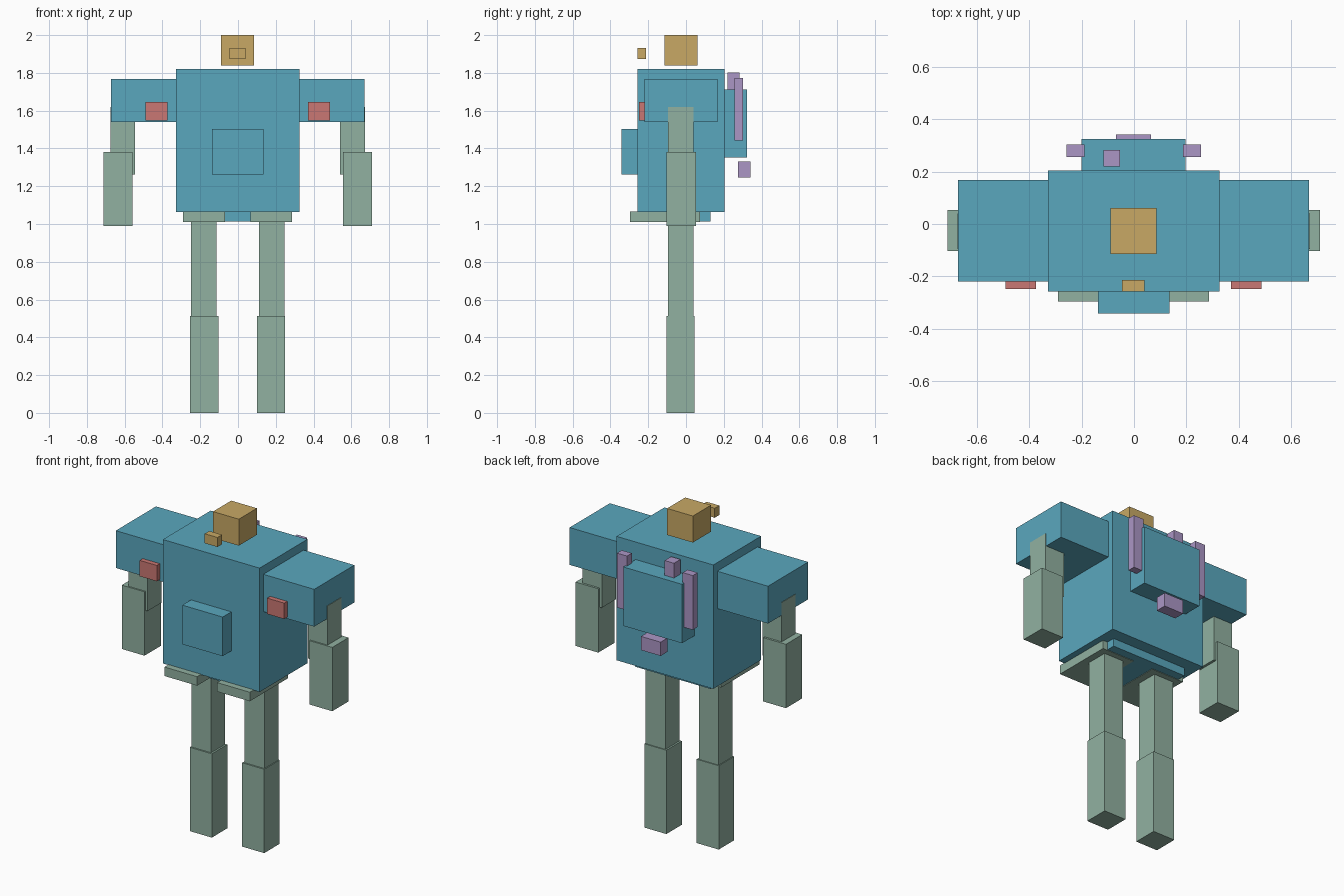
import bpy
from mathutils import Vector


def material(name, r, g, b):
    def lin(c):
        c /= 255
        return c / 12.92 if c <= 0.04045 else ((c + 0.055) / 1.055) ** 2.4
    m = bpy.data.materials.new(name)
    m.diffuse_color = (lin(r), lin(g), lin(b), 1)
    return m


BLUE = material("blue", 90, 167, 190)
GREEN = material("sage_green", 145, 177, 161)
GOLD = material("gold", 200, 169, 101)
RED = material("red", 202, 119, 115)
PURPLE = material("purple", 171, 150, 197)


def box(name, mat, x, y, z):
    """Box spanning the given (min, max) ranges."""
    lo, hi = Vector((x[0], y[0], z[0])), Vector((x[1], y[1], z[1]))
    bpy.ops.mesh.primitive_cube_add(size=1)
    ob = bpy.context.object
    ob.name = ob.data.name = name
    for v in ob.data.vertices:
        v.co = (lo + hi) / 2 + v.co * (hi - lo)
    ob.data.materials.append(mat)
    return ob


def pair(name, mat, x, y, z):
    """Right-hand box and its mirrored twin, shifted slightly to the left."""
    box(name + "_right", mat, x, y, z)
    box(name + "_left", mat, (-x[1] - 0.003, -x[0] - 0.003), y, z)


# Body
box("torso", BLUE, (-0.328, 0.326), (-0.257, 0.205), (1.063, 1.82))
box("belly_box", BLUE, (-0.138, 0.135), (-0.341, -0.257), (1.263, 1.502))
box("pelvis", BLUE, (-0.257, 0.255), (-0.18, 0.129), (1.014, 1.064))
pair("hip_plate", GREEN, (0.066, 0.287), (-0.296, 0.075), (1.011, 1.066))

# Head and floating snout
box("head", GOLD, (-0.089, 0.085), (-0.114, 0.061), (1.838, 2.0))
box("snout", GOLD, (-0.045, 0.041), (-0.257, -0.213), (1.873, 1.931))

# Arms
pair("shoulder", BLUE, (0.326, 0.669), (-0.22, 0.168), (1.54, 1.768))
pair("shoulder_lamp", RED, (0.371, 0.487), (-0.249, -0.22), (1.549, 1.646))
pair("upper_arm", GREEN, (0.541, 0.672), (-0.095, 0.04), (1.263, 1.62))
pair("forearm", GREEN, (0.556, 0.71), (-0.104, 0.053), (0.99, 1.38))

# Legs
pair("thigh", GREEN, (0.112, 0.245), (-0.095, 0.039), (0.5, 1.03))
pair("shin", GREEN, (0.101, 0.25), (-0.104, 0.045), (0.0, 0.512))

# Backpack with rods, cap and thrusters
box("backpack", BLUE, (-0.2, 0.197), (0.205, 0.324), (1.353, 1.713))
pair("pack_rod", PURPLE, (0.187, 0.255), (0.256, 0.303), (1.442, 1.774))
box("pack_cap", PURPLE, (-0.116, -0.053), (0.219, 0.282), (1.713, 1.803))
pair("thruster", PURPLE, (-0.0015, 0.065), (0.274, 0.342), (1.247, 1.331))
